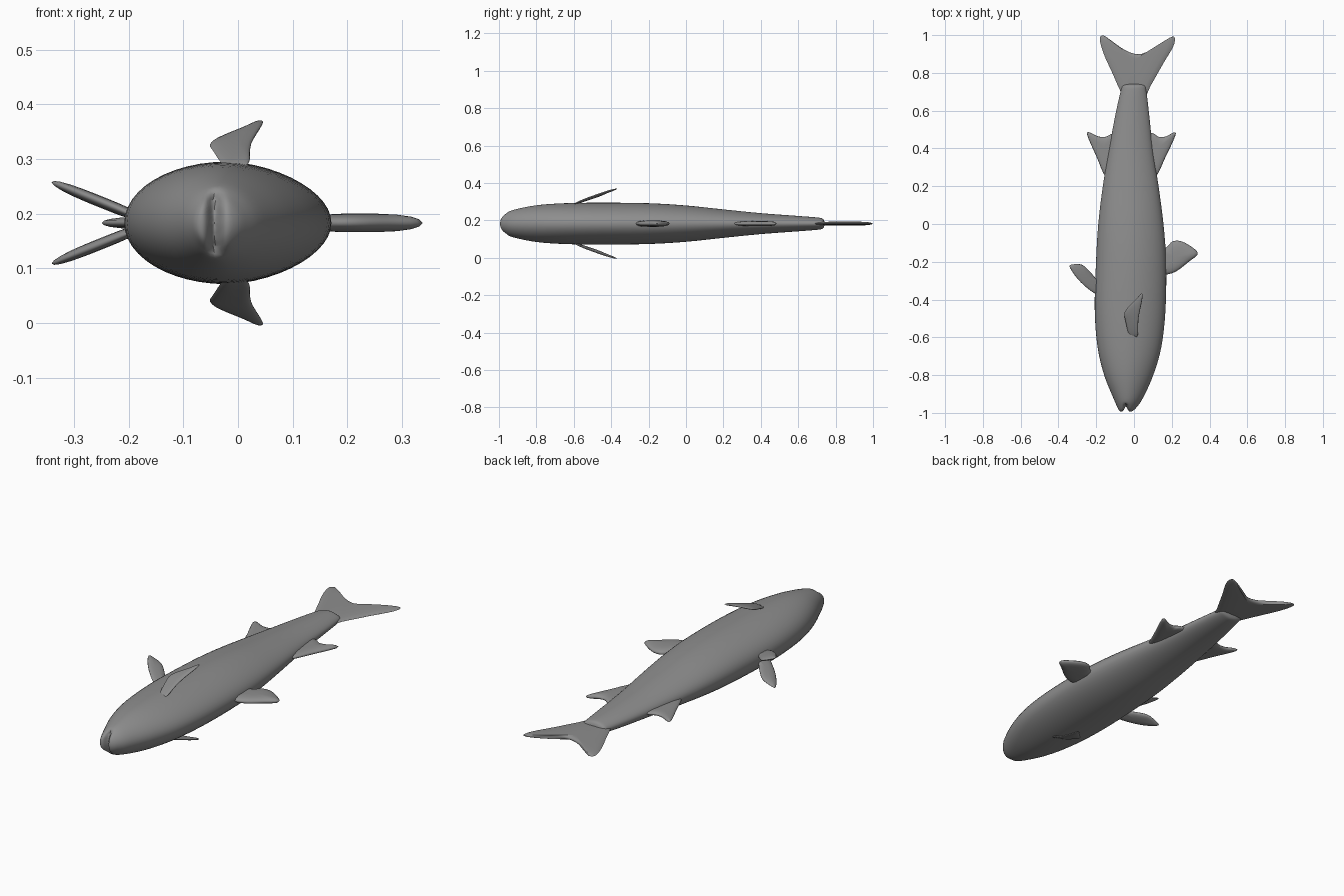
import bpy, bmesh, math

if "Cube" in bpy.data.objects:
    bpy.data.objects.remove(bpy.data.objects["Cube"])

MID = 0.183  # height of the symmetry plane (fish lies on its side)

mat = bpy.data.materials.new("fish grey")
mat.diffuse_color = (0.27, 0.27, 0.27, 1)
mat.use_nodes = True
mat.node_tree.nodes["Principled BSDF"].inputs["Base Color"].default_value = mat.diffuse_color


def spline(pts, steps, closed=False):
    """Catmull-Rom through points of any dimension."""
    n = len(pts)
    out = []
    for i in range(n if closed else n - 1):
        if closed:
            a, b, c, d = (pts[(i + k) % n] for k in (-1, 0, 1, 2))
        else:
            a, b, c, d = (pts[min(max(i + k, 0), n - 1)] for k in (-1, 0, 1, 2))
        for s in range(steps):
            t = s / steps
            out.append([0.5 * (2 * q + (r - p) * t + (2 * p - 5 * q + 4 * r - w) * t * t
                               + (3 * q - p - 3 * r + w) * t ** 3)
                        for p, q, r, w in zip(a, b, c, d)])
    if not closed:
        out.append(list(pts[-1]))
    return out


def finish(name, bm, angle=50):
    bmesh.ops.recalc_face_normals(bm, faces=bm.faces)
    me = bpy.data.meshes.new(name)
    bm.to_mesh(me)
    bm.free()
    me.materials.append(mat)
    ob = bpy.data.objects.new(name, me)
    bpy.context.collection.objects.link(ob)
    bpy.ops.object.select_all(action='DESELECT')
    ob.select_set(True)
    bpy.context.view_layer.objects.active = ob
    bpy.ops.object.shade_smooth_by_angle(angle=math.radians(angle))
    return ob


def loft(bm, rings):
    """Skin a list of equal closed rings."""
    for a, b in zip(rings, rings[1:]):
        for i in range(len(a)):
            j = (i + 1) % len(a)
            bm.faces.new((a[i], a[j], b[j], b[i]))


# Body: stations of y, belly x, back x, half thickness
stations = [(-0.998, -0.058, -0.028, 0.018), (-0.99, -0.076, -0.008, 0.036),
            (-0.97, -0.088, 0.014, 0.052), (-0.92, -0.11, 0.048, 0.074),
            (-0.8, -0.158, 0.102, 0.098), (-0.65, -0.193, 0.145, 0.109),
            (-0.45, -0.208, 0.167, 0.112), (-0.2, -0.201, 0.17, 0.109),
            (0.0, -0.189, 0.156, 0.097), (0.2, -0.165, 0.13, 0.076),
            (0.4, -0.132, 0.1, 0.056), (0.6, -0.094, 0.078, 0.041),
            (0.7, -0.071, 0.066, 0.033), (0.73, -0.062, 0.06, 0.027),
            (0.74, -0.045, 0.045, 0.012)]


def mouth(x, y):
    """Push the snout inwards along the mouth line."""
    near = max(0.0, min(1.0, (-0.95 - y) / 0.035))
    return y + 0.033 * near * math.exp(-((x + 0.043) / 0.013) ** 2)


bm = bmesh.new()
SEG = 48
rings = []
path = spline(stations, 4)
first = path[0]
# small inner rings close the snout with enough detail for the mouth
cx, hx = (first[1] + first[2]) / 2, (first[2] - first[1]) / 2
caps = [[-1.0, cx - hx * k, cx + hx * k, first[3] * k] for k in (0.05, 0.35, 0.7)]
for y, x0, x1, h in caps + path:
    c, a = (x0 + x1) / 2, (x1 - x0) / 2
    ring = []
    for i in range(SEG):
        t = 2 * math.pi * i / SEG
        u, v = math.cos(t), math.sin(t)
        v *= 1 - 0.12 * max(0, u) * abs(u) ** 0.3  # narrower towards the back
        x = c + a * u
        ring.append(bm.verts.new((x, mouth(x, y), MID + h * v)))
    rings.append(ring)
loft(bm, rings)
bm.faces.new(rings[0])
bm.faces.new(rings[-1])
finish("body", bm)


def fin(name, outline, half, lift=lambda x, y: 0.0, side=1):
    """Lens-shaped fin from an outline; lift bends it off the middle plane."""
    edge = spline(outline, 4, True)
    n = len(edge)
    cx, cy = sum(p[0] for p in edge) / n, sum(p[1] for p in edge) / n
    bm = bmesh.new()

    def vert(px, py, s, sign):
        x, y = cx + (px - cx) * s, cy + (py - cy) * s
        z = lift(x, y) + sign * half * math.sqrt(max(0, 1 - s ** 3))
        return bm.verts.new((x, y, MID + side * z))

    scales = (0.3, 0.6, 0.82, 0.95)
    rings = [[vert(p[0], p[1], s, 1) for p in edge] for s in scales]
    rings.append([vert(p[0], p[1], 1, 0) for p in edge])
    rings += [[vert(p[0], p[1], s, -1) for p in edge] for s in reversed(scales)]
    loft(bm, rings)
    for ring, sign in ((rings[0], 1), (rings[-1], -1)):
        mid = vert(cx, cy, 0, sign)
        for i in range(n):
            bm.faces.new((ring[i], ring[(i + 1) % n], mid))
    finish(name, bm, 80)


# Forked tail
fin("tail_fin", [(-0.05, 0.67), (-0.075, 0.71), (-0.115, 0.8), (-0.16, 0.9), (-0.181, 0.975),
                 (-0.168, 0.999), (-0.14, 0.985), (-0.05, 0.922), (0.02, 0.899),
                 (0.08, 0.918), (0.185, 0.984), (0.215, 0.988), (0.208, 0.94),
                 (0.155, 0.85), (0.09, 0.735), (0.05, 0.67)], 0.011)

# Fins along the middle plane
fin("front_back_fin", [(0.12, -0.27), (0.17, -0.268), (0.225, -0.25), (0.29, -0.2), (0.336, -0.162),
                       (0.32, -0.132), (0.255, -0.093), (0.205, -0.092), (0.17, -0.125),
                       (0.12, -0.15)], 0.017)
fin("rear_back_fin", [(0.06, 0.25), (0.115, 0.25), (0.165, 0.35), (0.218, 0.465), (0.212, 0.485),
                      (0.17, 0.464), (0.13, 0.462), (0.1, 0.48), (0.05, 0.47)], 0.013)
fin("rear_belly_fin", [(-0.1, 0.25), (-0.15, 0.25), (-0.2, 0.36), (-0.246, 0.465), (-0.24, 0.486),
                       (-0.19, 0.464), (-0.15, 0.462), (-0.11, 0.48), (-0.07, 0.47)], 0.011)

# Paired fins, mirrored across the middle plane
for side, label in ((1, "left"), (-1, "right")):
    fin("belly_fin_" + label,
        [(-0.17, -0.37), (-0.21, -0.366), (-0.27, -0.32), (-0.315, -0.27), (-0.341, -0.225),
         (-0.325, -0.214), (-0.275, -0.216), (-0.235, -0.25), (-0.2, -0.29), (-0.16, -0.32)],
        0.011, lambda x, y: 0.018 - 0.4 * (x + 0.2), side)
    fin("side_fin_" + label,
        [(-0.025, -0.59), (0.0, -0.598), (0.02, -0.588), (0.024, -0.5), (0.045, -0.39),
         (0.038, -0.368), (0.01, -0.4), (-0.035, -0.445), (-0.051, -0.475), (-0.046, -0.51)],
        0.007, lambda x, y: 0.103 + 0.42 * (y + 0.6) - 0.35 * (y + 0.6) ** 2 + 0.12 * x, side)
